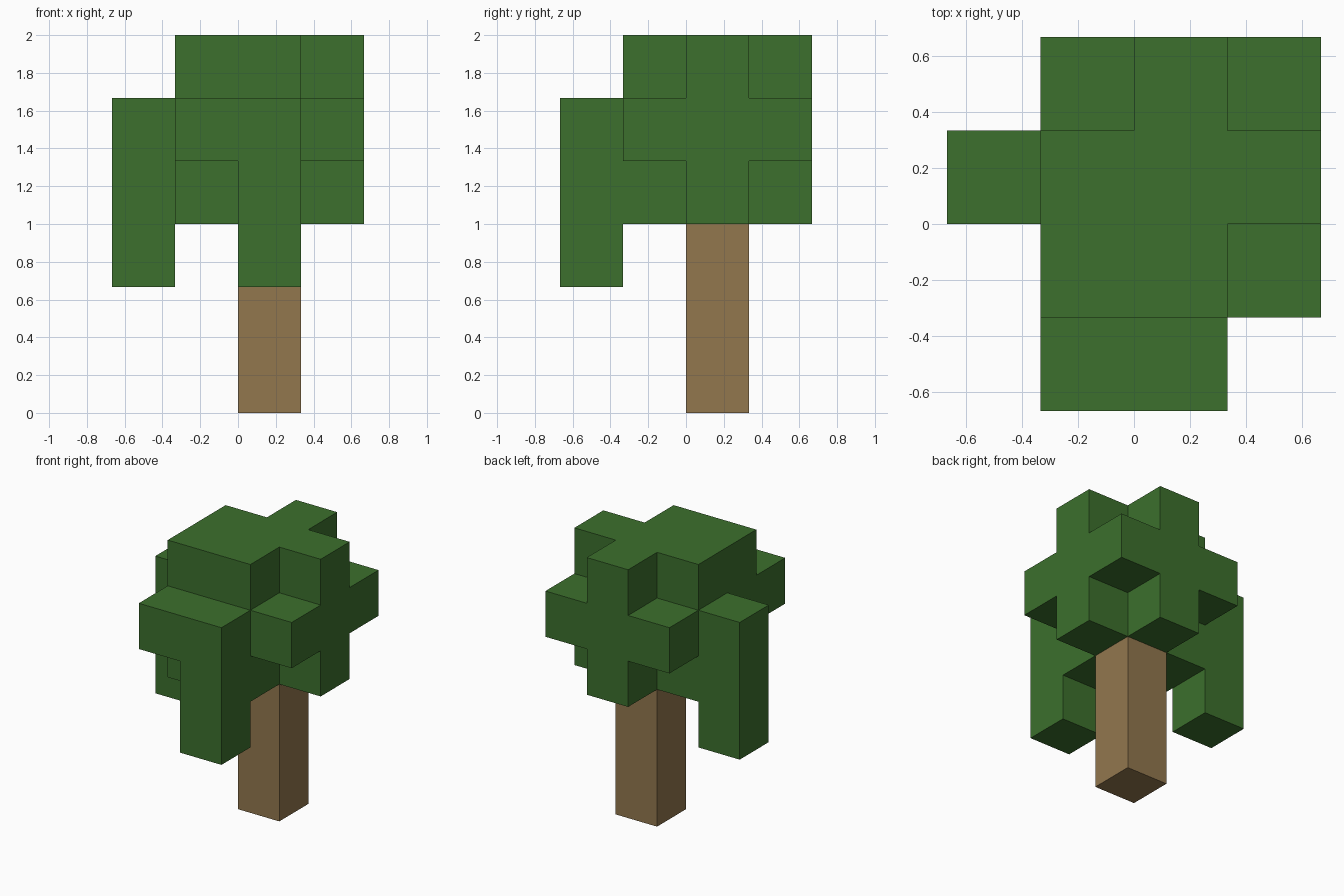
import bpy
import bmesh
import math
from mathutils import Vector

if "Cube" in bpy.data.objects:
    bpy.data.objects.remove(bpy.data.objects["Cube"], do_unlink=True)

CELL = 1 / 3  # edge of one block


def make_material(name, rgb):
    mat = bpy.data.materials.new(name)
    mat.use_nodes = True
    color = (*rgb, 1)
    mat.diffuse_color = color
    mat.node_tree.nodes["Principled BSDF"].inputs["Base Color"].default_value = color
    return mat


def block_object(name, cells, mat):
    """Outer skin of a set of grid cells, with coplanar faces merged."""
    bm = bmesh.new()
    corners = {}

    def corner(p):
        key = tuple(round(c) for c in p)
        if key not in corners:
            corners[key] = bm.verts.new(Vector(key) * CELL)
        return corners[key]

    for cell in cells:
        center = Vector(cell) + Vector((0.5, 0.5, 0.5))
        for axis in range(3):
            for sign in (-1, 1):
                n = Vector((0, 0, 0))
                n[axis] = sign
                if tuple(round(c) for c in Vector(cell) + n) in cells:
                    continue
                u = Vector((0, 0, 0))
                u[(axis + 1) % 3] = 1
                v = n.cross(u)
                quad = [center + (n + a * u + b * v) / 2
                        for a, b in ((-1, -1), (1, -1), (1, 1), (-1, 1))]
                bm.faces.new([corner(p) for p in quad])

    bmesh.ops.dissolve_limit(bm, angle_limit=math.radians(1),
                             verts=bm.verts[:], edges=bm.edges[:])
    mesh = bpy.data.meshes.new(name)
    bm.to_mesh(mesh)
    bm.free()
    mesh.materials.append(mat)
    obj = bpy.data.objects.new(name, mesh)
    bpy.context.collection.objects.link(obj)
    return obj


# Canopy plan per level: rows run back to front, columns left to right
LEVELS = {
    5: ("..#.",
        ".###",
        ".##.",
        "...."),
    4: (".###",
        "####",
        ".###",
        ".##."),
    3: ("..#.",
        "####",
        ".##.",
        "..#."),
    2: ("....",
        "#...",
        "....",
        "..#."),
}
leaves = {(col - 2, 1 - row, level)
          for level, plan in LEVELS.items()
          for row, line in enumerate(plan)
          for col, mark in enumerate(line) if mark == "#"}

# Leafy canopy with two hanging branches
block_object("canopy", leaves, make_material("leaf green", (0.045, 0.162, 0.026)))

# Square trunk
block_object("trunk", {(0, 0, level) for level in range(3)},
             make_material("bark brown", (0.287, 0.184, 0.076)))
